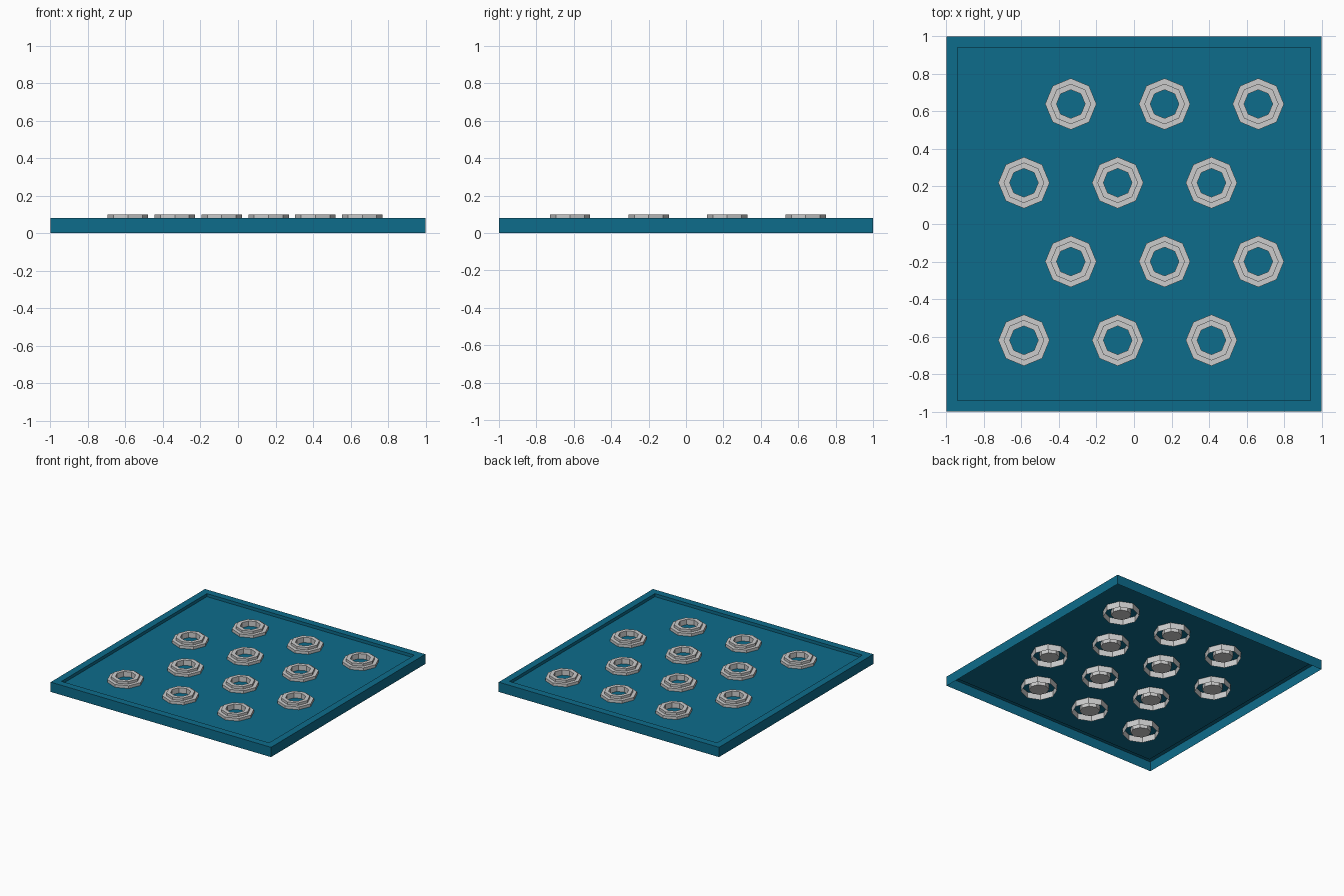
import bpy, bmesh
from math import cos, sin, pi

if "Cube" in bpy.data.objects:
    bpy.data.objects.remove(bpy.data.objects["Cube"])


def lathe(name, profile, sides, turn, cap_end, color=None):
    """Stack polygon loops along a (radius, z) profile and bridge them."""
    bm = bmesh.new()
    loops = []
    for r, z in profile:
        loops.append([bm.verts.new((r * cos(turn + 2 * pi * i / sides),
                                    r * sin(turn + 2 * pi * i / sides), z))
                      for i in range(sides)])
    for a, b in zip(loops, loops[1:]):
        for i in range(sides):
            j = (i + 1) % sides
            bm.faces.new((a[i], a[j], b[j], b[i]))
    if cap_end:
        bm.faces.new(loops[-1])
    mesh = bpy.data.meshes.new(name)
    bm.to_mesh(mesh)
    bm.free()
    if color:
        mat = bpy.data.materials.new(name + "_color")
        mat.diffuse_color = color
        mat.use_nodes = True
        mat.node_tree.nodes["Principled BSDF"].inputs["Base Color"].default_value = mat.diffuse_color
        mesh.materials.append(mat)
    return mesh


def place(name, mesh, x=0, y=0):
    ob = bpy.data.objects.new(name, mesh)
    ob.location = (x, y, 0)
    bpy.context.collection.objects.link(ob)


# Shallow tray: outer wall, raised rim, recessed floor, open underneath
R2 = 2 ** 0.5
FLOOR = 0.055
tray = lathe("tray", [(R2, 0), (R2, 0.08), (0.942 * R2, 0.08), (0.942 * R2, FLOOR)],
             4, pi / 4, True, (0.004, 0.15, 0.26, 1))
place("tray", tray)

# Stepped octagonal ring: its skirt and core pass below the floor
ring = lathe("ring", [(0.137, 0.005), (0.137, 0.078), (0.108, 0.078),
                      (0.108, 0.098), (0.076, 0.098)], 8, 0, False)
core = lathe("ring_core", [(0.076, 0.098), (0.076, 0.015)], 8, 0, True)
for f in core.polygons:
    if abs(f.normal.z) > 0.5:
        f.flip()

# Four staggered rows of three rings
for row in range(4):
    for col in range(3):
        x = -0.587 + 0.5 * col + 0.25 * (row % 2)
        y = -0.62 + 0.42 * row
        place(f"ring_{row}_{col}", ring, x, y)
        place(f"ring_core_{row}_{col}", core, x, y)
